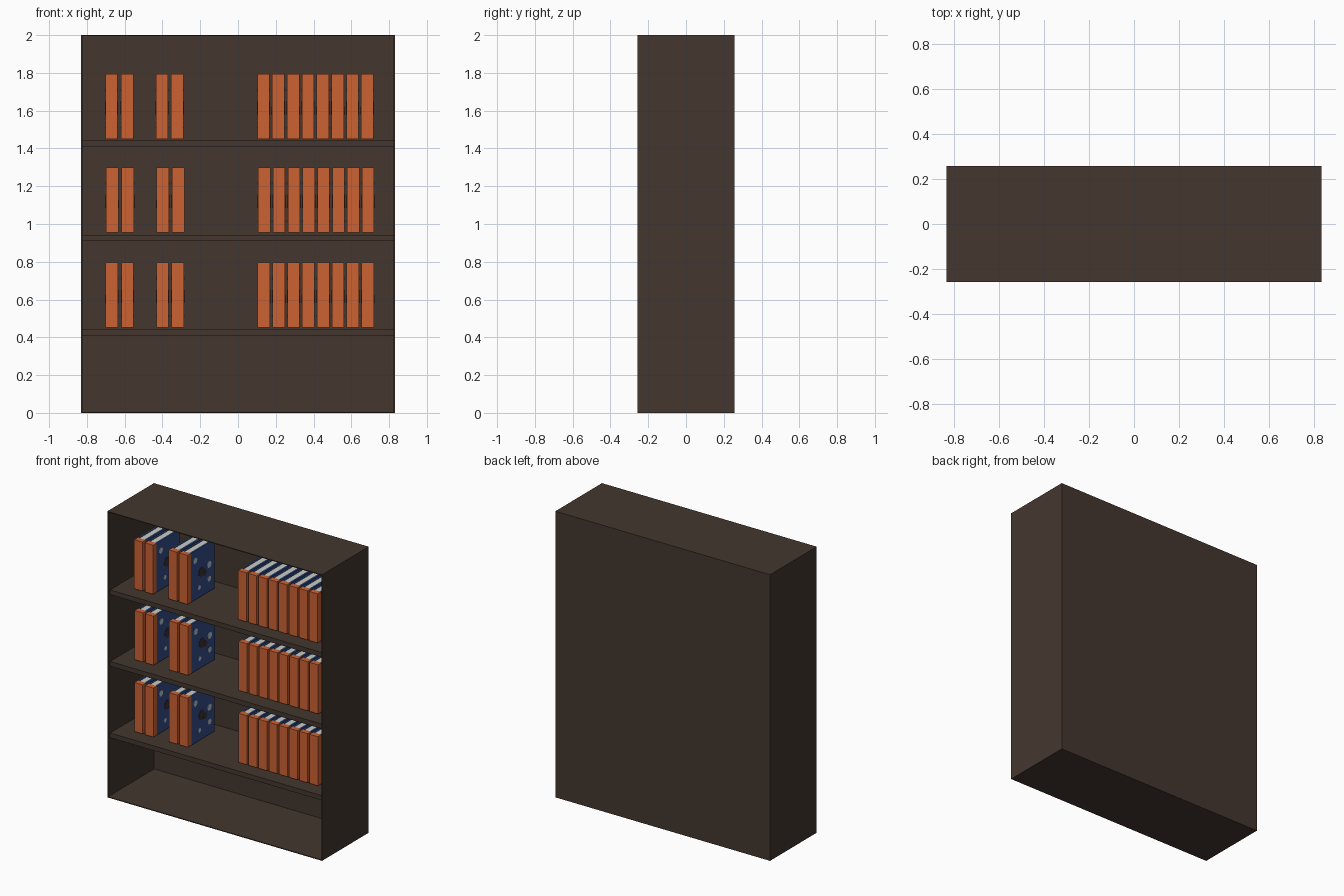
import bpy, bmesh, math
from mathutils import Matrix

if "Cube" in bpy.data.objects:
    bpy.data.objects.remove(bpy.data.objects["Cube"])


def srgb(r, g, b):
    f = lambda c: (c / 255 / 12.92) if c / 255 <= 0.04045 else ((c / 255 + 0.055) / 1.055) ** 2.4
    return (f(r), f(g), f(b), 1)


def material(name, *rgb):
    m = bpy.data.materials.new(name)
    m.diffuse_color = srgb(*rgb)
    m.use_nodes = True
    m.node_tree.nodes["Principled BSDF"].inputs["Base Color"].default_value = m.diffuse_color
    return m


WOOD = material("dark wood", 68, 55, 47)
ORANGE = material("orange spine", 204, 98, 52)
BLUE = material("blue cover", 50, 76, 136)
PAGE = material("pale pages", 205, 205, 198)
SPOT = material("grey spots", 180, 195, 208)
DARK = material("dark patch", 58, 48, 50)


def box(bm, x0, x1, y0, y1, z0, z1, mat=0):
    m = Matrix.Translation(((x0 + x1) / 2, (y0 + y1) / 2, (z0 + z1) / 2)) @ \
        Matrix.Diagonal((x1 - x0, y1 - y0, z1 - z0, 1))
    verts = bmesh.ops.create_cube(bm, size=1, matrix=m)["verts"]
    for f in {f for v in verts for f in v.link_faces}:
        f.material_index = mat


def disc(bm, x, y, z, r, mat):
    # thin round plate facing along x
    m = Matrix.Translation((x, y, z)) @ Matrix.Rotation(math.pi / 2, 4, 'Y')
    verts = bmesh.ops.create_cone(bm, cap_ends=True, segments=10, radius1=r, radius2=r,
                                  depth=0.004, matrix=m)["verts"]
    for f in {f for v in verts for f in v.link_faces}:
        f.material_index = mat


def finish(bm, name, mats):
    me = bpy.data.meshes.new(name)
    bm.to_mesh(me)
    bm.free()
    for m in mats:
        me.materials.append(m)
    return me


def add(name, me, loc=(0, 0, 0)):
    ob = bpy.data.objects.new(name, me)
    ob.location = loc
    bpy.context.collection.objects.link(ob)
    return ob


W, D, H, T = 0.83, 0.257, 2.0, 0.006

# case: thin panels, open at the front
panels = {
    "left_side": (-W, -W + T, -D, D, 0, H),
    "right_side": (W - T, W, -D, D, 0, H),
    "back_panel": (-W + T, W - T, D - T, D, T, H - T),
    "top_panel": (-W + T, W - T, -D, D, H - T, H),
    "bottom_panel": (-W + T, W - T, -D, D, 0, T),
}
# shelves
for i, z in enumerate((0.41, 0.91, 1.41)):
    panels[f"shelf_{i + 1}"] = (-W + T, W - T, -0.235, D - T, z, z + 0.033)
for name, dims in panels.items():
    bm = bmesh.new()
    box(bm, *dims)
    add(name, finish(bm, name, [WOOD]))

# book: orange spine, blue boards, pale pages, picture spots on both boards
bw, bh, y0, y1 = 0.0325, 0.343, -0.145, 0.15
ys = y0 + 0.038
bm = bmesh.new()
box(bm, -bw, bw, y0, ys, 0, bh, 0)
for s in (-1, 1):
    a, b = sorted((s * bw, s * (bw - 0.012)))
    box(bm, a, b, ys, y1, 0, bh, 1)
    for u, z, r, c in ((0.045, 0.275, 0.022, 3), (0.20, 0.19, 0.024, 3), (0.20, 0.09, 0.02, 3),
                       (0.09, 0.07, 0.016, 3), (0.115, 0.17, 0.034, 4), (0.15, 0.15, 0.022, 4)):
        # nudge the dark pair apart so the plates do not share a plane
        disc(bm, s * (bw + 0.0005 * (u == 0.15)), ys + u, z, r, c)
box(bm, -bw + 0.012, bw - 0.012, ys, y1 - 0.006, 0.004, bh - 0.004, 2)
book = finish(bm, "book", [ORANGE, BLUE, PAGE, SPOT, DARK])

# rows of books
centres = [-0.67, -0.587, -0.402, -0.321] + [0.135 + 0.0785 * i for i in range(8)]
for row, (z, dx) in enumerate(((0.452, 0.002), (0.955, 0.004), (1.45, 0.0))):
    for i, x in enumerate(centres):
        add(f"book_{row + 1}_{i + 1}", book, (x + dx, 0, z))
